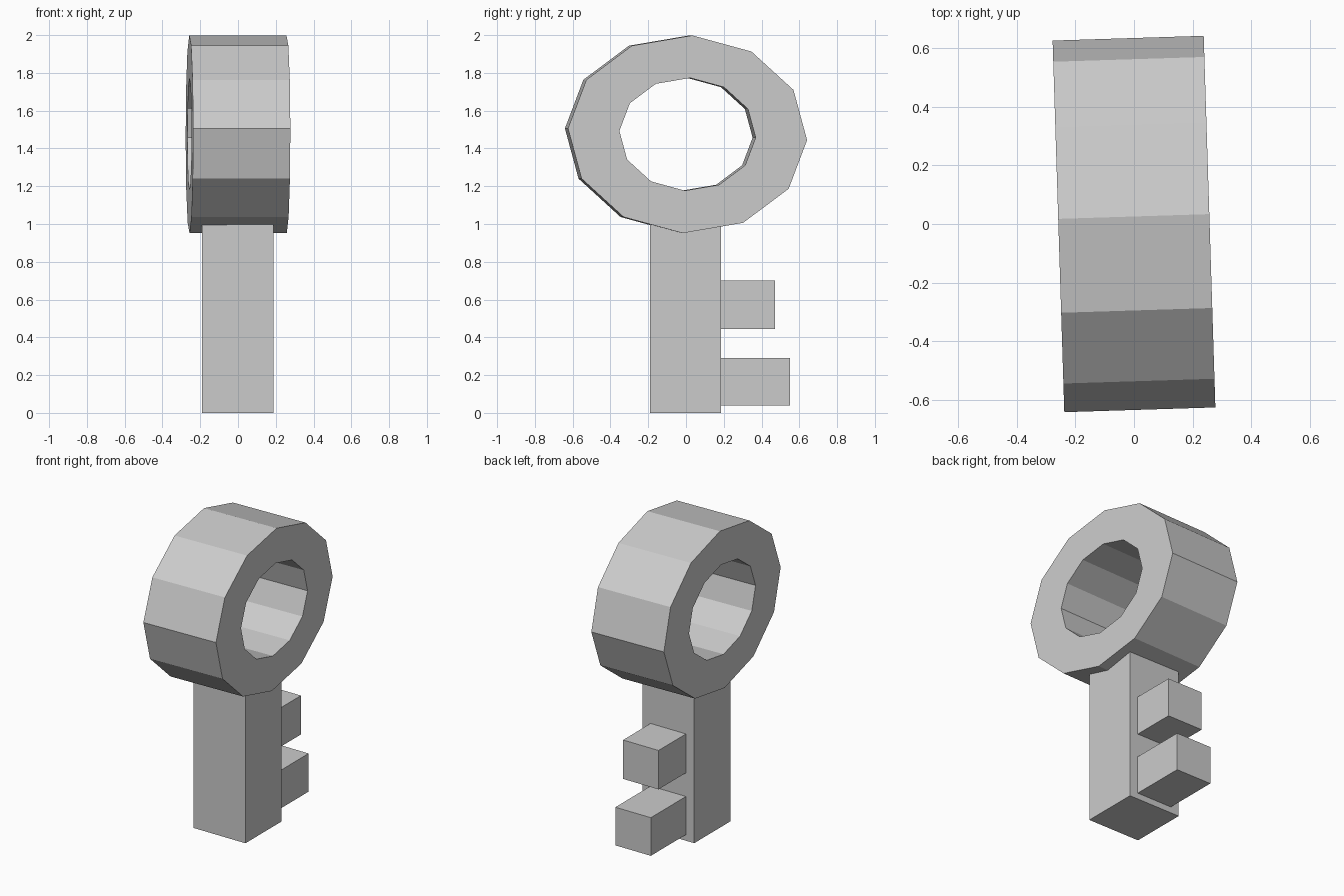
import bpy
import bmesh
from math import sin, cos, radians, tau
from mathutils import Matrix

cube = bpy.data.objects.get("Cube")
if cube:
    bpy.data.objects.remove(cube, do_unlink=True)

grey = bpy.data.materials.new("plain grey")
grey.use_nodes = True
grey.diffuse_color = (0.6, 0.6, 0.6, 1)
grey.node_tree.nodes["Principled BSDF"].inputs["Base Color"].default_value = grey.diffuse_color


def add_object(name, bm):
    bmesh.ops.recalc_face_normals(bm, faces=bm.faces)
    mesh = bpy.data.meshes.new(name)
    bm.to_mesh(mesh)
    bm.free()
    mesh.materials.append(grey)
    obj = bpy.data.objects.new(name, mesh)
    bpy.context.collection.objects.link(obj)
    return obj


def box(name, low, high):
    bm = bmesh.new()
    bmesh.ops.create_cube(bm, size=1)
    for v in bm.verts:
        v.co = [a + (c + 0.5) * (b - a) for a, b, c in zip(low, high, v.co)]
    return add_object(name, bm)


# Oval ring handle: a rectangular section swept round twelve sides
SIDES, HALF_DEPTH, HALF_WIDTH, HALF_HEIGHT, HOLE = 12, 0.2575, 0.634, 0.524, 0.57
bm = bmesh.new()
section = [(-HALF_DEPTH, 1), (HALF_DEPTH, 1), (HALF_DEPTH, HOLE), (-HALF_DEPTH, HOLE)]
loops = []
for i in range(SIDES):
    a = tau * i / SIDES
    loops.append([bm.verts.new((x, s * HALF_WIDTH * sin(a), s * HALF_HEIGHT * cos(a)))
                  for x, s in section])
for i, loop in enumerate(loops):
    following = loops[(i + 1) % SIDES]
    for j in range(4):
        k = (j + 1) % 4
        bm.faces.new((loop[j], loop[k], following[k], following[j]))
ring = add_object("ring_handle", bm)
ring.matrix_world = (Matrix.Translation((0, 0, 1.475))
                     @ Matrix.Rotation(radians(1.8), 4, "Z")
                     @ Matrix.Rotation(radians(-2.8), 4, "X"))

# Square shaft running up into the ring
box("shaft", (-0.19, -0.19, 0), (0.187, 0.186, 1.06))

# Two teeth on the back of the shaft
box("upper_tooth", (-0.13, 0.15, 0.445), (0.127, 0.47, 0.70))
box("lower_tooth", (-0.13, 0.15, 0.04), (0.127, 0.55, 0.29))
